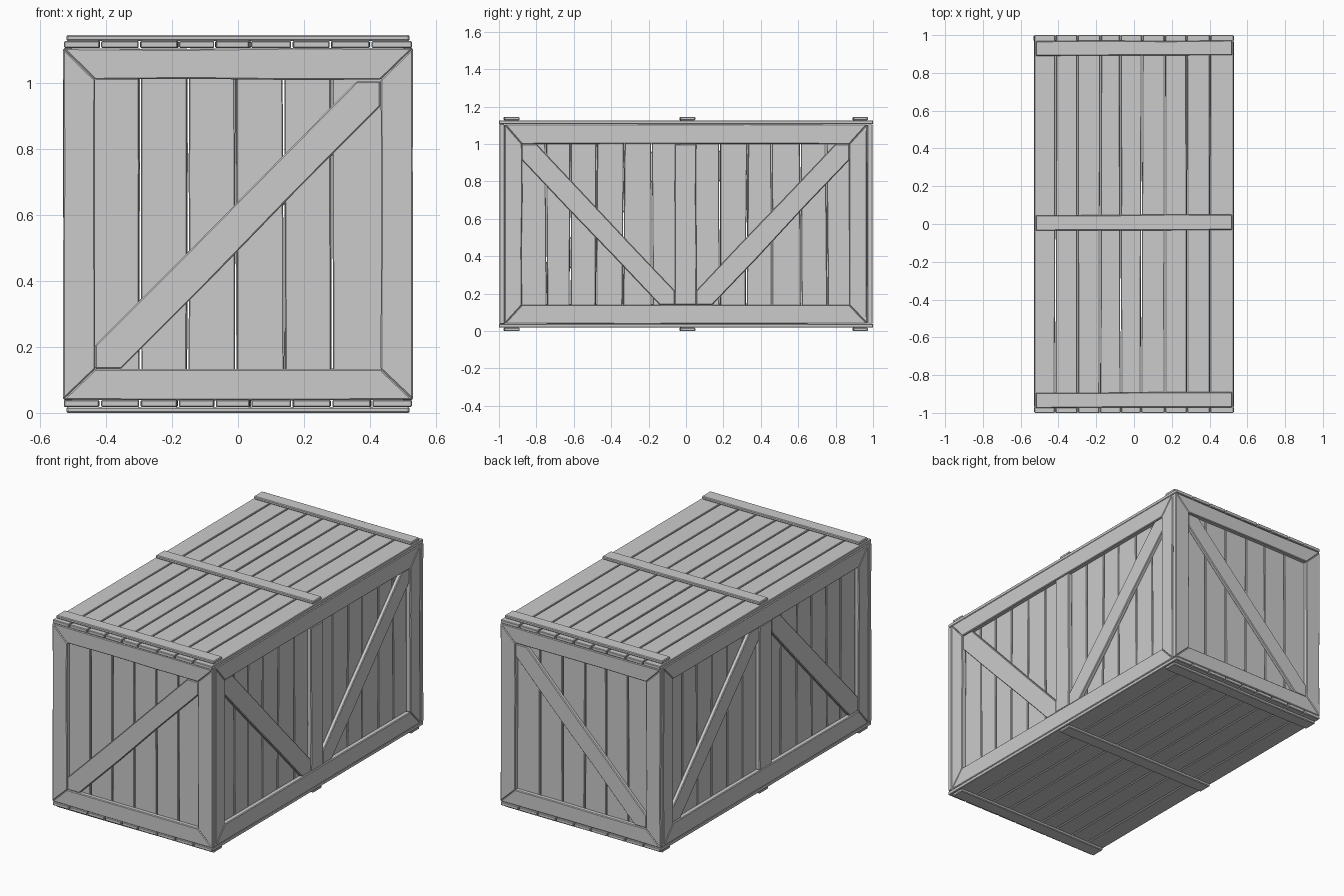
import bpy, bmesh, random
from mathutils import Vector

if "Cube" in bpy.data.objects:
    bpy.data.objects.remove(bpy.data.objects["Cube"])

random.seed(4)
H = 1.145  # overall height

# Each wall has its own (across, up, outward) to world mapping
PLANES = {
    "front": lambda u, v, d: (u, -d, v),
    "back": lambda u, v, d: (u, d, v),
    "right": lambda u, v, d: (d, u, v),
    "left": lambda u, v, d: (-d, u, H - v),
    "top": lambda u, v, d: (u, v, d),
    "bottom": lambda u, v, d: (u, v, H - d),
}


def board(name, side, pts, d0, d1, wobble=0.0025, bevel=0.004):
    """Extruded board outline with slightly uneven hand-cut long edges."""
    outline = []
    for i, p in enumerate(pts):
        a, b = Vector(p), Vector(pts[(i + 1) % len(pts)])
        outline.append(a)
        length = (b - a).length
        if length > 0.4:
            n = Vector((b.y - a.y, a.x - b.x)) / length
            for t in (0.33, 0.67):
                outline.append(a.lerp(b, t) + n * random.uniform(-wobble, wobble))
    bm = bmesh.new()
    put = PLANES[side]
    lo = [bm.verts.new(put(p.x, p.y, d0)) for p in outline]
    hi = [bm.verts.new(put(p.x, p.y, d1)) for p in outline]
    bm.faces.new(lo)
    bm.faces.new(hi)
    for i in range(len(lo)):
        j = (i + 1) % len(lo)
        bm.faces.new((lo[i], lo[j], hi[j], hi[i]))
    bmesh.ops.recalc_face_normals(bm, faces=bm.faces)
    me = bpy.data.meshes.new(name)
    bm.to_mesh(me)
    bm.free()
    ob = bpy.data.objects.new(name, me)
    bpy.context.collection.objects.link(ob)
    m = ob.modifiers.new("worn_edges", "BEVEL")
    m.width = bevel
    m.segments = 1
    m.limit_method = "ANGLE"
    m.angle_limit = 0.7


def planks(side, cuts, v0, v1, d0, d1, gap=0.006, slant=0.004):
    """Row of planks between the cut positions, with slightly slanted gaps."""
    edges = [(c + random.uniform(-slant, slant), c + random.uniform(-slant, slant))
             for c in cuts]
    edges[0], edges[-1] = (cuts[0],) * 2, (cuts[-1],) * 2
    g = gap / 2
    for (a0, a1), (b0, b1) in zip(edges, edges[1:]):
        board(side + "_plank", side,
              [(a0 + g, v0), (b0 - g, v0), (b1 - g, v1), (a1 + g, v1)],
              d0, d1, 0.001, 0.003)


def frame(side, outer, inner, d0, d1):
    """Four mitred boards around a wall; rectangles are (u0, u1, v0, v1)."""
    def corners(r):
        return [(r[0], r[2]), (r[1], r[2]), (r[1], r[3]), (r[0], r[3])]
    o, n = corners(outer), corners(inner)
    for i, part in enumerate(("lower_rail", "stile", "upper_rail", "stile")):
        j = (i + 1) % 4
        board(side + "_" + part, side, [o[i], o[j], n[j], n[i]], d0, d1, 0.003)


# End walls: six planks, mitred frame, one diagonal brace
for side in ("front", "back"):
    planks(side, [-0.50, -0.295, -0.15, -0.01, 0.14, 0.285, 0.50],
           0.04, 1.105, 0.945, 0.969)
    frame(side, (-0.53, 0.53, 0.04, 1.105), (-0.433, 0.432, 0.133, 1.01), 0.969, 0.998)
    board(side + "_brace", side,
          [(-0.433, 0.133), (-0.355, 0.133), (0.432, 0.93), (0.432, 1.005),
           (0.36, 1.005), (-0.433, 0.205)], 0.969, 0.993)

# Long walls: planks, frame, centre post, two braces
for side in ("right", "left"):
    planks(side, [-0.945, -0.75, -0.615, -0.475, -0.335, -0.185, 0.0,
                  0.185, 0.325, 0.465, 0.61, 0.75, 0.945],
           0.04, 1.105, 0.475, 0.499, slant=0.008)
    frame(side, (-0.968, 0.968, 0.04, 1.105), (-0.877, 0.873, 0.14, 1.0), 0.499, 0.529)
    board(side + "_post", side, [(-0.06, 0.14), (0.055, 0.14), (0.055, 1.0), (-0.06, 1.0)],
          0.499, 0.527)
    for s, edge, mid in ((-1, 0.877, 0.06), (1, 0.873, 0.055)):
        board(side + "_brace", side,
              [(s * edge, 0.915), (s * 0.14, 0.14), (s * mid, 0.14), (s * mid, 0.215),
               (s * 0.80, 1.0), (s * edge, 1.0)], 0.499, 0.523)

# Lid and floor: long planks with three cross battens
for side in ("top", "bottom"):
    planks(side, [-0.53, -0.415, -0.30, -0.18, -0.07, 0.04, 0.16, 0.28, 0.405, 0.53],
           -1.0, 1.0, 1.106, 1.127)
    for y0, y1 in ((-0.975, -0.89), (-0.035, 0.05), (0.89, 0.972)):
        board(side + "_batten", side,
              [(-0.52, y0), (0.52, y0 + 0.004), (0.52, y1), (-0.52, y1 - 0.004)],
              1.127, H)
